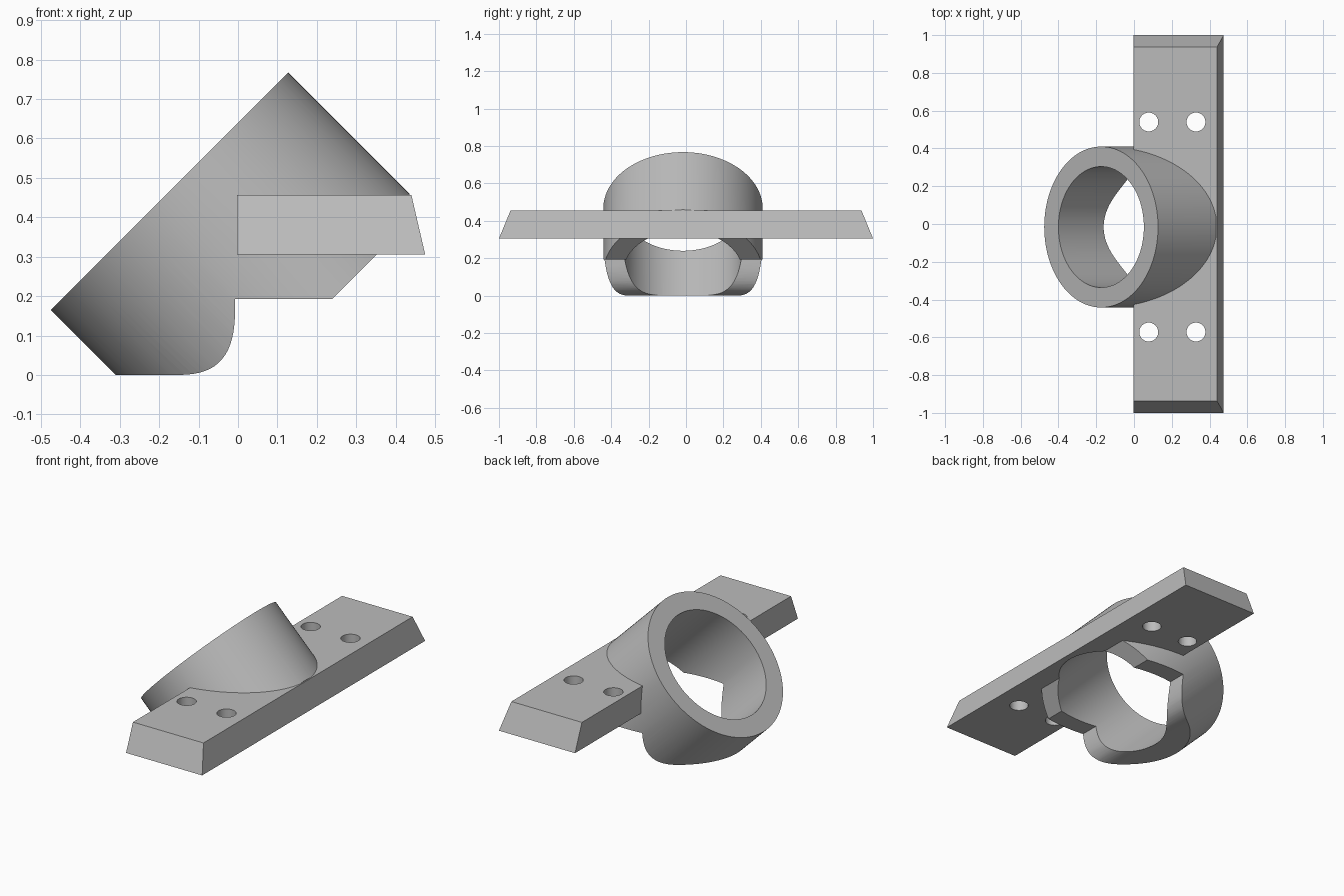
import bpy, bmesh, math
from mathutils import Vector

if "Cube" in bpy.data.objects:
    bpy.data.objects.remove(bpy.data.objects["Cube"], do_unlink=True)

grey = bpy.data.materials.new("plain_grey")
grey.use_nodes = True
colour = (0.5, 0.5, 0.5, 1)
grey.diffuse_color = colour
grey.node_tree.nodes["Principled BSDF"].inputs["Base Color"].default_value = colour

CY = -0.016                                # tube centre line in y
AXIS = Vector((1, 0, -1)).normalized()     # tube slopes down towards +x
RIM = Vector((-0.174, CY, 0.466))          # centre of the open rim


def finish(bm, name):
    bmesh.ops.recalc_face_normals(bm, faces=bm.faces)
    mesh = bpy.data.meshes.new(name)
    bm.to_mesh(mesh)
    bm.free()
    mesh.materials.append(grey)
    obj = bpy.data.objects.new(name, mesh)
    bpy.context.collection.objects.link(obj)
    return obj


def cylinder(name, radius, start, end, sides):
    bm = bmesh.new()
    bmesh.ops.create_cone(bm, cap_ends=True, segments=sides, radius1=radius,
                          radius2=radius, depth=(end - start).length)
    turn = (end - start).to_track_quat('Z', 'Y').to_matrix()
    bmesh.ops.rotate(bm, matrix=turn, verts=bm.verts)
    bmesh.ops.translate(bm, vec=(start + end) / 2, verts=bm.verts)
    return finish(bm, name)


def prism(name, profile, y0, y1):
    bm = bmesh.new()
    face = bm.faces.new([bm.verts.new((x, y0, z)) for x, z in profile])
    out = bmesh.ops.extrude_face_region(bm, geom=[face])
    moved = [v for v in out["geom"] if isinstance(v, bmesh.types.BMVert)]
    bmesh.ops.translate(bm, vec=(0, y1 - y0, 0), verts=moved)
    return finish(bm, name)


def boolean(target, tool, operation):
    bpy.context.view_layer.objects.active = target
    mod = target.modifiers.new(operation, 'BOOLEAN')
    mod.operation, mod.solver, mod.object = operation, 'EXACT', tool
    bpy.ops.object.modifier_apply(modifier=mod.name)
    bpy.data.objects.remove(tool, do_unlink=True)


# Slanted socket, trimmed to its side outline with a rounded lower lip
lip = []
for i in range(17):
    a = math.pi / 2 * i / 16
    lip.append((-0.17 + 0.163 * abs(math.cos(a)) ** (2 / 3),
                0.193 - 0.193 * math.sin(a) ** (2 / 3)))
outline = [(-0.64, 0), (0.26, 0.90), (0.435, 0.72), (0.435, 0.455),
           (0.40, 0.353), (0.24, 0.193)] + lip
bracket = cylinder("mounting_bracket", 0.426, RIM - AXIS * 0.3, RIM + AXIS * 1.2, 128)
boolean(bracket, prism("side_outline", outline, -0.7, 0.7), 'INTERSECT')

# Flat plate with bevelled ends and long edge
plate = prism("plate", [(-0.003, 0.305), (0.475, 0.305), (0.44, 0.456), (-0.003, 0.456)], -1, 1)
for v in plate.data.vertices:
    if v.co.z > 0.4:
        v.co.y *= 0.938
boolean(bracket, plate, 'UNION')

# Bore through socket and plate
boolean(bracket, cylinder("bore", 0.32, RIM - AXIS * 0.4, RIM + AXIS * 1.3, 128), 'DIFFERENCE')

# Four screw holes
for x in (0.078, 0.328):
    for side in (-1, 1):
        y = CY + side * 0.556
        hole = cylinder("screw_hole", 0.05, Vector((x, y, 0.1)), Vector((x, y, 0.7)), 40)
        boolean(bracket, hole, 'DIFFERENCE')

bpy.ops.object.select_all(action='DESELECT')
bracket.select_set(True)
bpy.context.view_layer.objects.active = bracket
bpy.ops.object.shade_smooth_by_angle(angle=math.radians(25))
